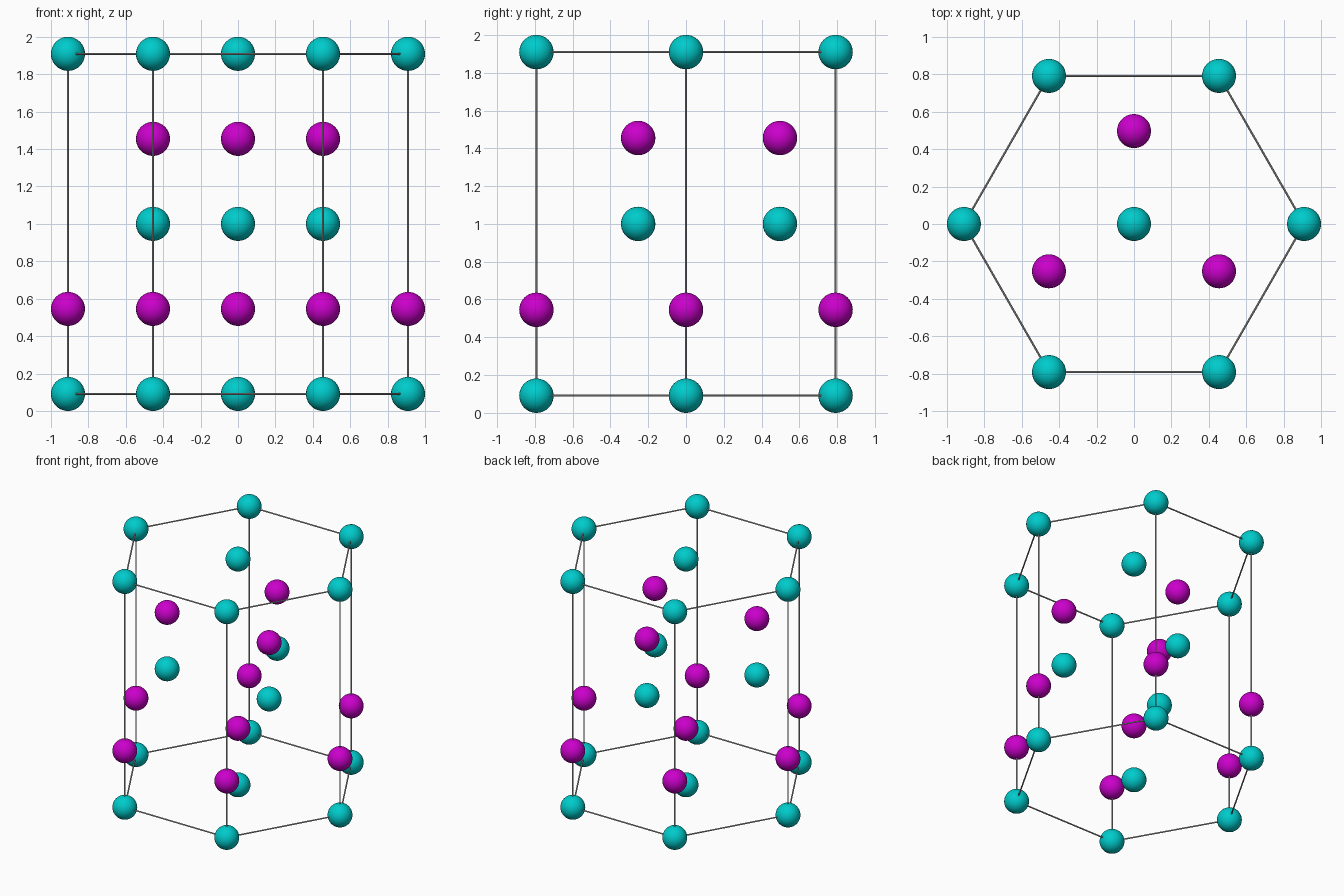
import bpy
from math import cos, sin, pi
from mathutils import Vector

cube = bpy.data.objects.get("Cube")
if cube:
    bpy.data.objects.remove(cube, do_unlink=True)


def material(name, rgb):
    mat = bpy.data.materials.new(name)
    mat.use_nodes = True
    color = (*rgb, 1)
    mat.diffuse_color = color
    mat.node_tree.nodes["Principled BSDF"].inputs["Base Color"].default_value = color
    return mat


teal = material("teal", (0, 0.6, 0.6))
purple = material("purple", (0.6, 0, 0.6))
grey = material("grey", (0.5, 0.5, 0.5))

BALL = 1 / 11          # ball radius
SIDE = 10 / 11         # hexagon side, half the cell height
DEPTH = 0.914          # hexagon radius along y
BAR = 0.0055           # bar radius


def ball(name, x, y, z, mat):
    bpy.ops.mesh.primitive_uv_sphere_add(segments=32, ring_count=20, radius=BALL,
                                         location=(x, y, z))
    obj = bpy.context.object
    obj.name = name
    obj.data.materials.append(mat)
    bpy.ops.object.shade_smooth()


def bar(name, a, b):
    a, b = Vector(a), Vector(b)
    bpy.ops.mesh.primitive_cylinder_add(vertices=8, radius=BAR, depth=(b - a).length,
                                        location=(a + b) / 2)
    obj = bpy.context.object
    obj.name = name
    obj.rotation_mode = 'QUATERNION'
    obj.rotation_quaternion = (b - a).to_track_quat('Z', 'Y')
    obj.data.materials.append(grey)
    bpy.ops.object.shade_smooth_by_angle()


# Plan positions and layer heights
corners = [(SIDE * cos(i * pi / 3), DEPTH * sin(i * pi / 3)) for i in range(6)]
inner = [(0, 0.497), (-SIDE / 2, -0.253), (SIDE / 2, -0.253)]
bottom, lower, middle, upper, top = [BALL + SIDE * k / 2 for k in range(5)]

# Full hexagonal layers with a centre ball, then the inner triangles
layers = [("bottom", bottom, corners + [(0, 0)], teal),
          ("lower", lower, corners + [(0, 0)], purple),
          ("middle", middle, inner, teal),
          ("upper", upper, inner, purple),
          ("top", top, corners + [(0, 0)], teal)]
for name, z, points, mat in layers:
    for x, y in points:
        ball(name + "_ball", x, y, z, mat)

# Hexagonal prism frame
for i, p in enumerate(corners):
    q = corners[(i + 1) % 6]
    bar("upright_bar", (*p, bottom), (*p, top))
    bar("bottom_bar", (*p, bottom), (*q, bottom))
    bar("top_bar", (*p, top), (*q, top))
